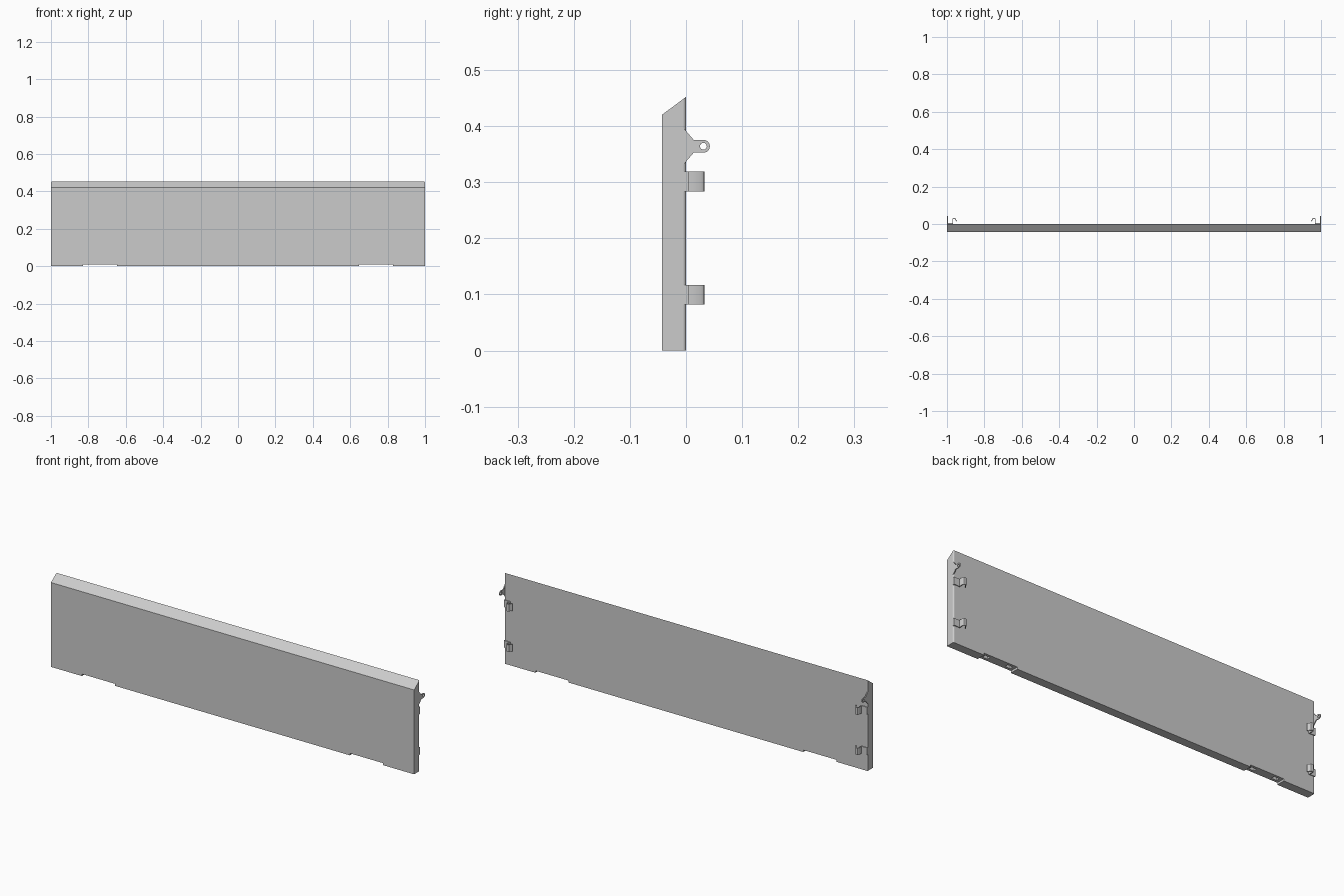
import bpy, bmesh, math
from mathutils import Vector

if "Cube" in bpy.data.objects:
    bpy.data.objects.remove(bpy.data.objects["Cube"])

grey = bpy.data.materials.new("plain_grey")
grey.diffuse_color = (0.6, 0.6, 0.6, 1)
grey.use_nodes = True
grey.node_tree.nodes["Principled BSDF"].inputs["Base Color"].default_value = grey.diffuse_color


def finish(name, bm):
    bmesh.ops.recalc_face_normals(bm, faces=bm.faces)
    me = bpy.data.meshes.new(name)
    bm.to_mesh(me)
    bm.free()
    ob = bpy.data.objects.new(name, me)
    bpy.context.collection.objects.link(ob)
    me.materials.append(grey)
    return ob


def activate(ob):
    bpy.ops.object.select_all(action='DESELECT')
    ob.select_set(True)
    bpy.context.view_layer.objects.active = ob


# Panel: side profile with a sloped top, extruded across the width
bm = bmesh.new()
profile = [(-0.043, 0), (0, 0), (0, 0.452), (-0.043, 0.42)]
face = bm.faces.new([bm.verts.new((-1, y, z)) for y, z in profile])
ext = bmesh.ops.extrude_face_region(bm, geom=[face])
bmesh.ops.translate(bm, vec=(2, 0, 0),
                    verts=[g for g in ext['geom'] if isinstance(g, bmesh.types.BMVert)])
bmesh.ops.recalc_face_normals(bm, faces=bm.faces)
# rounded upright bends at the rear corners
bends = [e for e in bm.edges
         if all(abs(v.co.y) < 1e-5 for v in e.verts)
         and abs(e.verts[0].co.x - e.verts[1].co.x) < 1e-5]
bmesh.ops.bevel(bm, geom=bends, offset=0.005, segments=3, profile=0.5, affect='EDGES')
panel = finish("panel", bm)


def cut(center, size):
    b = bmesh.new()
    bmesh.ops.create_cube(b, size=1)
    for v in b.verts:
        v.co = Vector(center) + Vector([v.co[i] * size[i] for i in range(3)])
    cutter = finish("cutter", b)
    cutter.hide_render = True
    mod = panel.modifiers.new("cut", 'BOOLEAN')
    mod.object = cutter
    mod.solver = 'EXACT'
    activate(panel)
    bpy.ops.object.modifier_apply(modifier=mod.name)
    bpy.data.objects.remove(cutter)


# Foot notches with small slots in their ceilings
for s in (-1, 1):
    cut((s * 0.738, -0.02, 0), (0.184, 0.1, 0.02))
    for x in (0.675, 0.80):
        cut((s * x, -0.021, 0.01), (0.028, 0.018, 0.03))

# Spring clips: bent strips hooked inwards
clip_path = [(0.998, -0.008), (0.998, 0.003), (0.969, 0.003), (0.969, 0.026),
             (0.966, 0.030), (0.961, 0.031), (0.956, 0.029), (0.953, 0.022),
             (0.946, 0.014)]


def clip(name, s, z0, z1):
    b = bmesh.new()
    rows = [[b.verts.new((s * x, y, z)) for x, y in clip_path] for z in (z0, z1)]
    for i in range(len(clip_path) - 1):
        b.faces.new((rows[0][i], rows[0][i + 1], rows[1][i + 1], rows[1][i]))
    ob = finish(name, b)
    mod = ob.modifiers.new("thickness", 'SOLIDIFY')
    mod.thickness = 0.004
    mod.offset = 0
    mod.use_even_offset = True
    activate(ob)
    bpy.ops.object.modifier_apply(modifier=mod.name)
    bpy.ops.object.shade_smooth_by_angle(angle=math.radians(40))


# Lugs: flat ears with a round eye, drawn in the side plane
def arc(r, a0, a1, n):
    return [(0.031 + r * math.cos(math.radians(a0 + (a1 - a0) * i / n)),
             0.364 + r * math.sin(math.radians(a0 + (a1 - a0) * i / n)))
            for i in range(n + 1)]


def lug(name, s):
    outline = [(-0.006, 0.331), (-0.003, 0.333), (0.014, 0.353)]
    outline += arc(0.0115, -90, 90, 12)
    outline += [(0.014, 0.375), (-0.003, 0.395), (-0.006, 0.397)]
    eye = arc(0.006, 0, 360, 16)[:-1]
    cu = bpy.data.curves.new(name, 'CURVE')
    cu.dimensions = '2D'
    cu.fill_mode = 'BOTH'
    cu.extrude = 0.0022
    for pts in (outline, eye):
        sp = cu.splines.new('POLY')
        sp.points.add(len(pts) - 1)
        for p, (y, z) in zip(sp.points, pts):
            p.co = (y, z, 0, 1)
        sp.use_cyclic_u = True
    ob = bpy.data.objects.new(name, cu)
    bpy.context.collection.objects.link(ob)
    ob.rotation_euler = (math.pi / 2, 0, math.pi / 2)
    ob.location.x = s * 0.9978
    cu.materials.append(grey)
    activate(ob)
    bpy.ops.object.convert(target='MESH')


for s, side in ((-1, "left"), (1, "right")):
    clip(side + "_lower_clip", s, 0.082, 0.117)
    clip(side + "_upper_clip", s, 0.283, 0.319)
    lug(side + "_lug", s)
